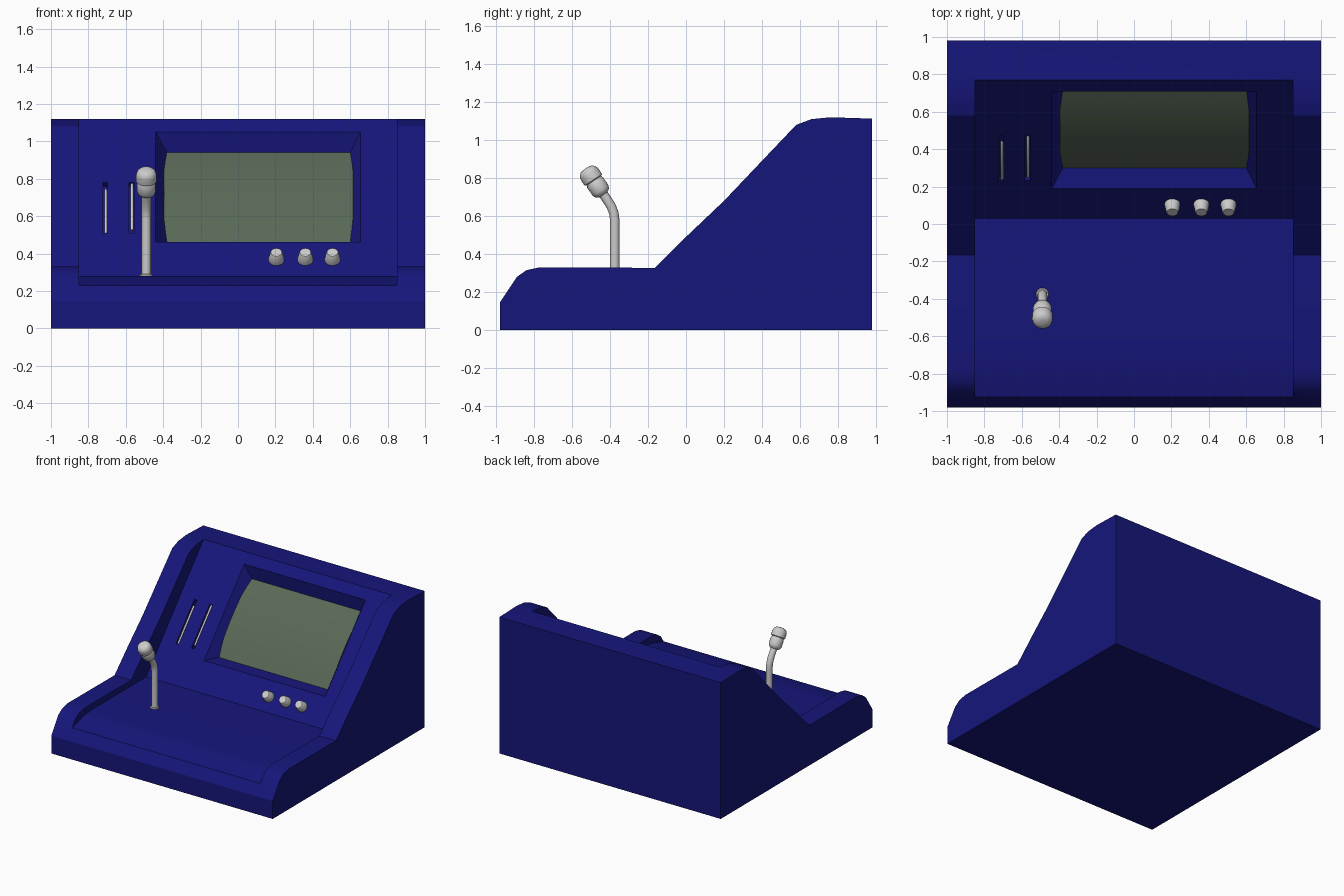
import bpy, bmesh, math
from mathutils import Matrix, Vector

if "Cube" in bpy.data.objects:
    bpy.data.objects.remove(bpy.data.objects["Cube"])


def material(name, rgb):
    m = bpy.data.materials.new(name)
    m.diffuse_color = (*rgb, 1)
    m.use_nodes = True
    m.node_tree.nodes["Principled BSDF"].inputs["Base Color"].default_value = m.diffuse_color
    return m


BLUE = material("blue_paint", (0.008, 0.008, 0.2))
GREEN = material("screen_glass", (0.1, 0.14, 0.095))


def finish(name, bm, mat=None, matrix=None, smooth=None):
    if matrix is not None:
        bm.transform(matrix)
    bmesh.ops.recalc_face_normals(bm, faces=bm.faces)
    me = bpy.data.meshes.new(name)
    bm.to_mesh(me)
    bm.free()
    ob = bpy.data.objects.new(name, me)
    bpy.context.collection.objects.link(ob)
    if mat:
        me.materials.append(mat)
    if smooth:
        activate(ob)
        bpy.ops.object.shade_smooth_by_angle(angle=math.radians(smooth))
    return ob


def activate(ob):
    bpy.ops.object.select_all(action='DESELECT')
    ob.select_set(True)
    bpy.context.view_layer.objects.active = ob


def loft(name, rings, **kw):
    """Closed solid through a list of equal-length point rings."""
    bm = bmesh.new()
    vs = [[bm.verts.new(p) for p in r] for r in rings]
    n = len(rings[0])
    for a, b in zip(vs, vs[1:]):
        for i in range(n):
            bm.faces.new((a[i], a[(i + 1) % n], b[(i + 1) % n], b[i]))
    bm.faces.new(vs[0])
    bm.faces.new(vs[-1])
    return finish(name, bm, **kw)


def extrude(name, profile, x0, x1, **kw):
    return loft(name, [[(x, y, z) for y, z in profile] for x in (x0, x1)], **kw)


def lathe(name, profile, matrix, sides=20, smooth=35):
    """Solid of revolution around local z from (radius, height) pairs."""
    rings = [[(r * math.cos(t * math.tau / sides), r * math.sin(t * math.tau / sides), h)
              for t in range(sides)] for r, h in profile]
    return loft(name, rings, matrix=matrix, smooth=smooth)


def rect(x0, x1, v0, v1, d):
    return [(x0, v0, d), (x1, v0, d), (x1, v1, d), (x0, v1, d)]


def cut(ob, cutter):
    m = ob.modifiers.new("cut", 'BOOLEAN')
    m.operation, m.solver, m.object = 'DIFFERENCE', 'EXACT', cutter
    activate(ob)
    bpy.ops.object.modifier_apply(modifier=m.name)
    bpy.data.objects.remove(cutter)


# Sloping panel frame: local y runs up the panel, local z points out of it
PANEL = Matrix.Translation((0, 0.03, 0.28)) @ Matrix.Rotation(math.atan2(0.835, 0.735), 4, 'X')

# Console housing
side = [(-0.98, 0), (-0.98, 0.145), (-0.89, 0.28), (-0.84, 0.315), (-0.77, 0.33),
        (-0.165, 0.327), (0, 0.49), (0.2, 0.68), (0.39, 0.88), (0.58, 1.08),
        (0.66, 1.11), (0.76, 1.12), (0.98, 1.113), (0.98, 0)]
body = extrude("console_housing", side, -1, 1, mat=BLUE)

# Sunken desk and control panel
floor = [(-0.925, 0.228), (-0.88, 0.24), (-0.78, 0.27), (-0.68, 0.28), (0.03, 0.28),
         (0.803, 1.158), (0.803, 1.4), (-0.925, 1.4)]
cut(body, extrude("desk_cutter", floor, -0.85, 0.85, mat=BLUE))

# Tapered screen well
cut(body, loft("well_cutter", [rect(-0.5, 0.71, 0.168, 1.1, 0.083),
                               rect(-0.38, 0.6, 0.314, 0.954, -0.083)],
               mat=BLUE, matrix=PANEL))

# Slider slots
for x in (-0.71, -0.57):
    cut(body, loft("slot_cutter", [rect(x - 0.013, x + 0.013, 0.306, 0.665, d) for d in (-0.03, 0.03)],
                   mat=BLUE, matrix=PANEL))
activate(body)
bpy.ops.object.shade_smooth_by_angle(angle=math.radians(25))

# Bulging screen
arc = [(0.314 + 0.64 * i / 10, -0.083 + 0.03 * (1 - (i / 5 - 1) ** 2)) for i in range(11)]
extrude("screen", arc + [(0.954, -0.1), (0.314, -0.1)], -0.395, 0.615,
        mat=GREEN, matrix=PANEL, smooth=30)

# Slider bars
for i, (x, v0, v1) in enumerate(((-0.707, 0.308, 0.62), (-0.567, 0.33, 0.662))):
    along = PANEL @ Matrix.Translation((x, v0, -0.004)) @ Matrix.Rotation(-math.pi / 2, 4, 'X')
    n = v1 - v0
    lathe(f"slider_bar_{i + 1}", [(0.004, 0), (0.008, 0.006), (0.008, n - 0.006), (0.004, n)], along, 10)

# Knobs
for i, x in enumerate((0.205, 0.36, 0.505)):
    lathe(f"knob_{i + 1}", [(0.042, -0.01), (0.042, 0.008), (0.032, 0.057), (0.029, 0.06)],
          PANEL @ Matrix.Translation((x, 0.116, 0)))

# Microphone foot
MX = -0.49
lathe("microphone_foot", [(0.034, 0.27), (0.034, 0.285), (0.03, 0.29)],
      Matrix.Translation((MX, -0.375, 0)))

# Microphone stem
path = [(-0.375, 0.27), (-0.375, 0.58), (-0.38, 0.615), (-0.393, 0.65), (-0.415, 0.685), (-0.445, 0.73)]
pts = [Vector((MX, *p)) for p in path]
rings = []
for i, p in enumerate(pts):
    d = (pts[min(i + 1, len(pts) - 1)] - pts[max(i - 1, 0)]).normalized()
    if i < 2:
        d = Vector((0, 0, 1))
    s = d.cross(Vector((1, 0, 0)))
    rings.append([p + 0.025 * (math.cos(t * math.tau / 16) * Vector((1, 0, 0))
                               + math.sin(t * math.tau / 16) * s) for t in range(16)])
loft("microphone_stem", rings, smooth=40)

# Microphone head
tilt = Matrix.Translation((MX, -0.435, 0.712)) @ Matrix.Rotation(math.radians(34), 4, 'X')
lathe("microphone_head", [(0.027, 0), (0.044, 0.012), (0.05, 0.028), (0.05, 0.078), (0.046, 0.084),
                          (0.046, 0.09), (0.055, 0.095), (0.055, 0.13), (0.049, 0.15),
                          (0.034, 0.163), (0.015, 0.167)], tilt, 24)
